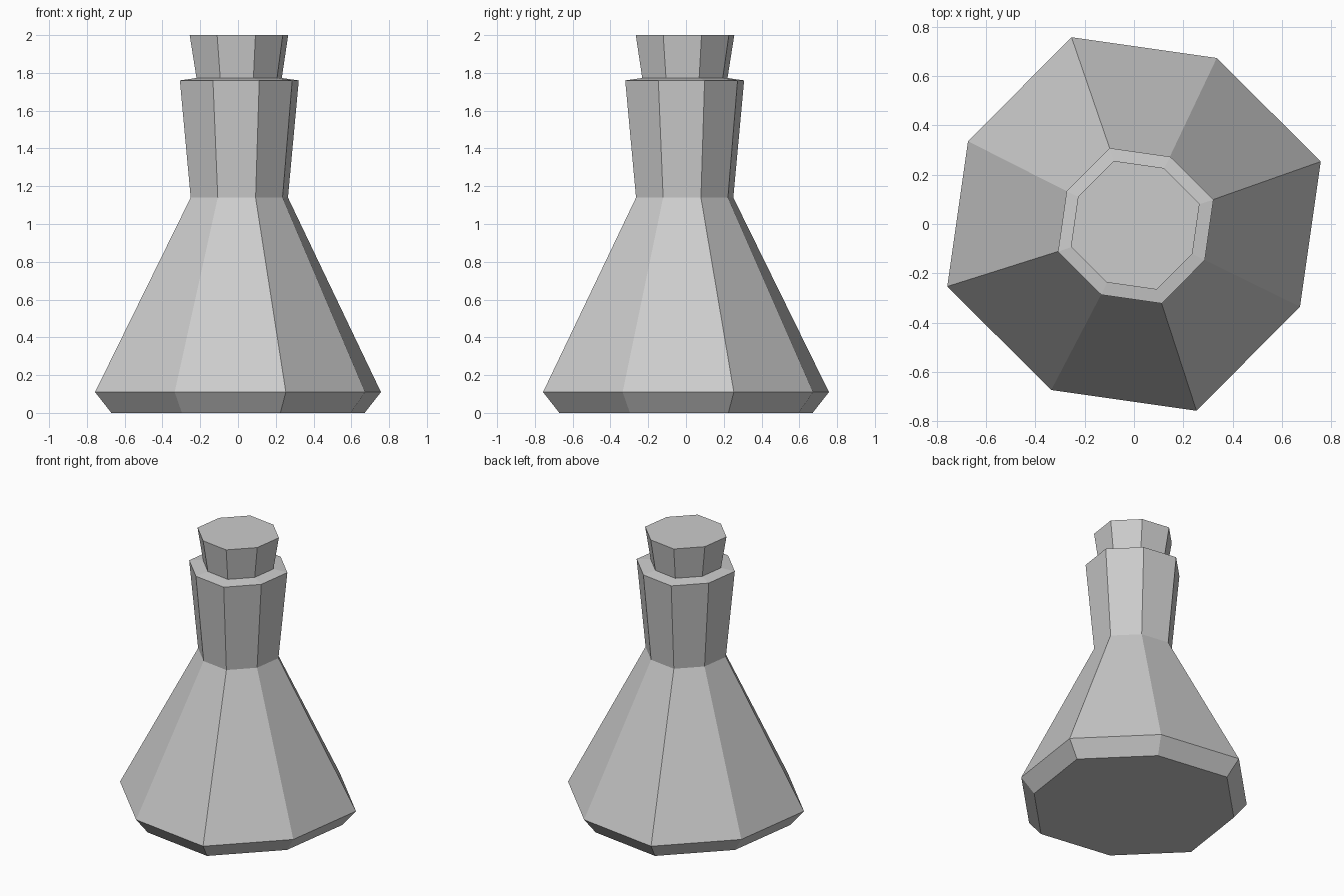
import bpy, bmesh
from math import sin, cos, radians

if "Cube" in bpy.data.objects:
    bpy.data.objects.remove(bpy.data.objects["Cube"])

SIDES, TURN, SHORT = 8, radians(18.5), 0.942   # every second corner is pulled in slightly


def lathe(name, rings, cap_bottom=False, cap_top=False):
    """Stack octagon rings (radius, z, x offset, y offset) into one faceted skin."""
    bm = bmesh.new()
    loops = []
    for r, z, ox, oy in rings:
        loop = []
        for k in range(SIDES):
            a = TURN + k * radians(360 / SIDES)
            rr = r * (SHORT if k % 2 else 1)
            loop.append(bm.verts.new((ox + rr * cos(a), oy + rr * sin(a), z)))
        loops.append(loop)
    for lo, hi in zip(loops, loops[1:]):
        for k in range(SIDES):
            n = (k + 1) % SIDES
            bm.faces.new((lo[k], lo[n], hi[n], hi[k]))
    if cap_bottom:
        bm.faces.new(loops[0][::-1])
    if cap_top:
        bm.faces.new(loops[-1])
    mesh = bpy.data.meshes.new(name)
    bm.to_mesh(mesh)
    bm.free()
    obj = bpy.data.objects.new(name, mesh)
    bpy.context.collection.objects.link(obj)
    return obj


# Flask: chamfered foot, conical body, flared neck, sloped rim
lathe("flask", [
    (0.707, 0.0, 0, 0),
    (0.798, 0.11, 0, 0),
    (0.2715, 1.14, 0.007, -0.007),
    (0.332, 1.76, 0.007, -0.007),
    (0.238, 1.773, 0.006, -0.006),
], cap_bottom=True)

# Stopper: flared plug seated in the rim
lathe("stopper", [
    (0.238, 1.773, 0.006, -0.006),
    (0.275, 2.0, 0.005, -0.005),
], cap_top=True)
